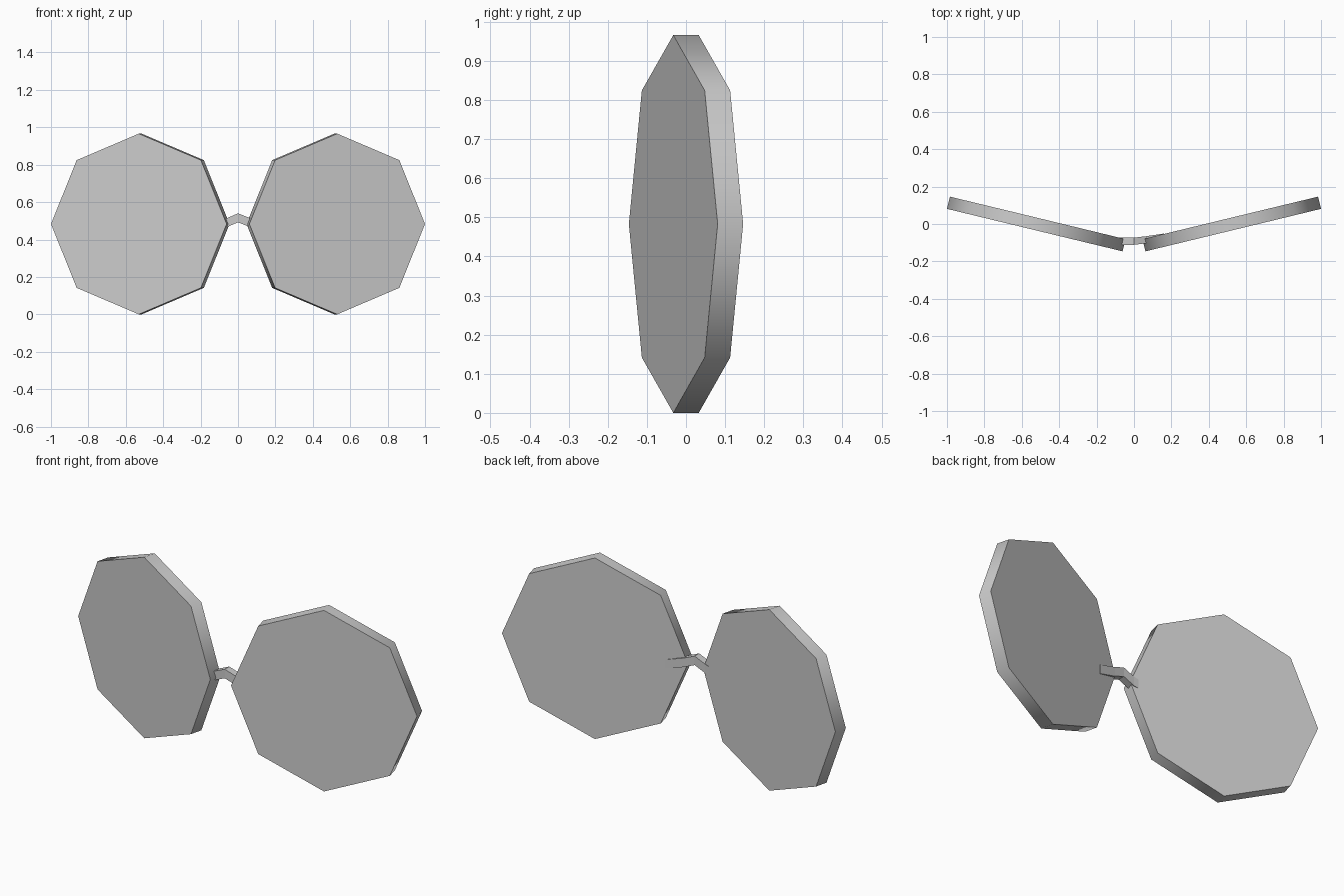
import bpy, bmesh
from math import radians

if "Cube" in bpy.data.objects:
    bpy.data.objects.remove(bpy.data.objects["Cube"])

TILT = radians(13.6)


def lens(name, side):
    # Octagonal slab, swept back away from the nose
    bpy.ops.mesh.primitive_cylinder_add(
        vertices=8, radius=0.483, depth=0.067,
        location=(side * 0.5226, 0, 0.483),
        rotation=(radians(90), 0, side * TILT))
    ob = bpy.context.object
    ob.name = name
    # Rim is shaded smooth, faces stay flat
    bpy.ops.object.shade_smooth_by_angle(angle=radians(50))
    return ob


def swept_bar(name, path, depth, height):
    # Rectangular section carried along a path of (x, y, z) points
    bm = bmesh.new()
    d, h = depth / 2, height / 2
    rings = [[bm.verts.new((x, y + a, z + b))
              for a, b in ((-d, -h), (d, -h), (d, h), (-d, h))]
             for x, y, z in path]
    for r, s in zip(rings, rings[1:]):
        for i in range(4):
            j = (i + 1) % 4
            bm.faces.new((r[i], r[j], s[j], s[i]))
    bm.faces.new(rings[0])
    bm.faces.new(rings[-1])
    bmesh.ops.recalc_face_normals(bm, faces=bm.faces)
    me = bpy.data.meshes.new(name)
    bm.to_mesh(me)
    bm.free()
    ob = bpy.data.objects.new(name, me)
    bpy.context.collection.objects.link(ob)
    return ob


# Two lenses
lens("left_lens", -1)
lens("right_lens", 1)

# Arched nose bridge, its right end just breaking through the lens back
swept_bar("nose_bridge",
          [(-0.15, -0.085, 0.465), (-0.06, -0.092, 0.490), (0.0, -0.092, 0.516),
           (0.06, -0.085, 0.492), (0.16, -0.070, 0.462)],
          0.038, 0.048)
